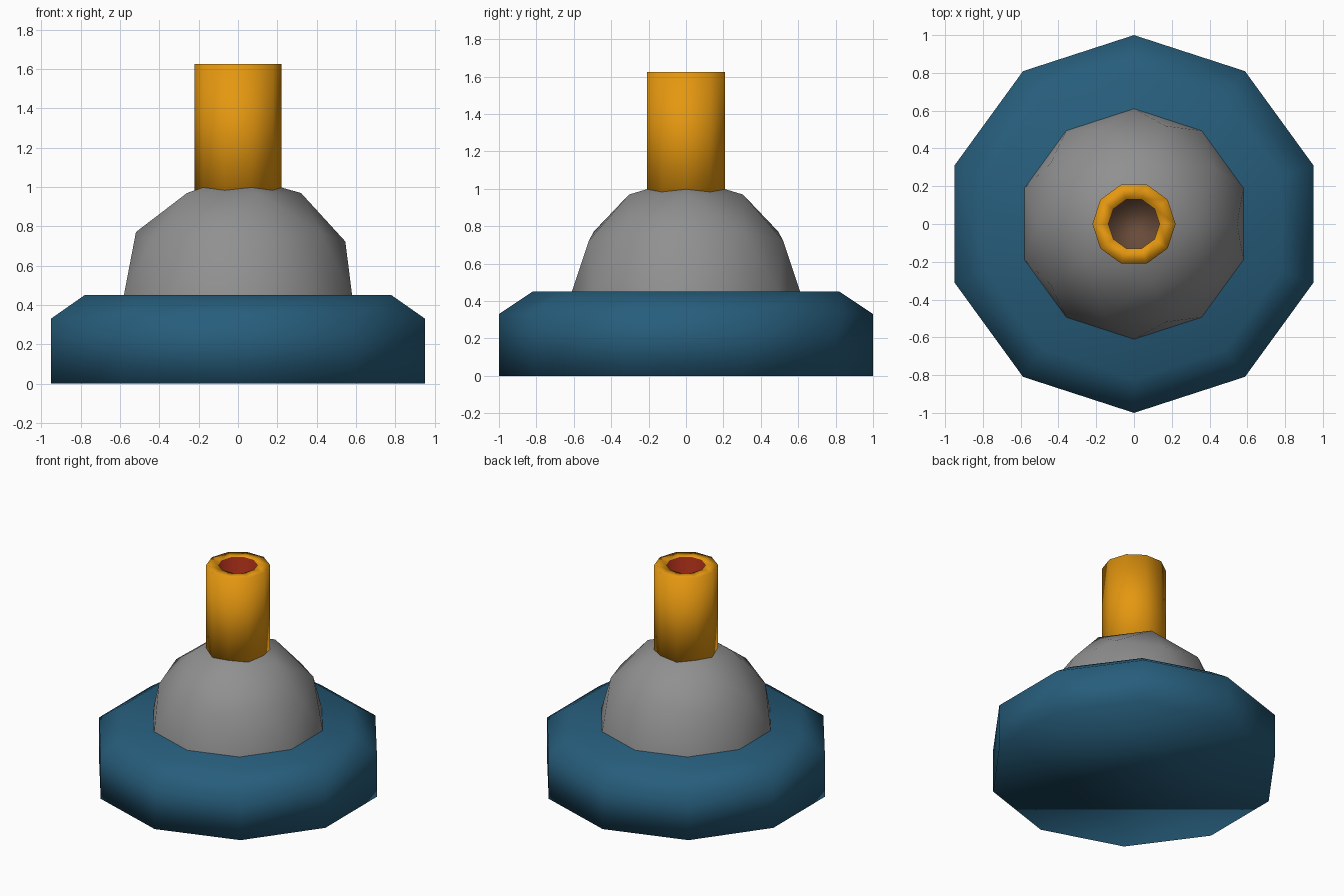
import bpy, bmesh, math

if "Cube" in bpy.data.objects:
    bpy.data.objects.remove(bpy.data.objects["Cube"])


def material(name, rgb):
    m = bpy.data.materials.new(name)
    m.diffuse_color = (*rgb, 1)
    m.use_nodes = True
    m.node_tree.nodes["Principled BSDF"].inputs["Base Color"].default_value = m.diffuse_color
    return m


blue = material("deep_blue", (0.02, 0.11, 0.20))
grey = material("mid_grey", (0.28, 0.28, 0.28))
orange = material("orange", (0.78, 0.31, 0.005))
red = material("dark_red", (0.26, 0.018, 0.006))
brown = material("brown", (0.14, 0.07, 0.04))


def finish(name, bm, mats):
    for f in bm.faces:
        f.smooth = True
    me = bpy.data.meshes.new(name)
    bm.to_mesh(me)
    bm.free()
    for m in mats:
        me.materials.append(m)
    ob = bpy.data.objects.new(name, me)
    bpy.context.collection.objects.link(ob)
    return ob


def lathe(name, profile, mats, start, slots=None, sides=10):
    """Stack rings of (radius, z) and cap both ends; slots gives a material per band."""
    bm = bmesh.new()
    angles = [start + 2 * math.pi * i / sides for i in range(sides)]
    rings = [[bm.verts.new((r * math.cos(a), r * math.sin(a), z)) for a in angles]
             for r, z in profile]
    slots = slots or [0] * len(profile)
    for k, (lo, hi) in enumerate(zip(rings, rings[1:])):
        for i in range(sides):
            j = (i + 1) % sides
            bm.faces.new((lo[i], lo[j], hi[j], hi[i])).material_index = slots[k]
    bm.faces.new(rings[0][::-1])
    bm.faces.new(rings[-1]).material_index = slots[-1]
    return finish(name, bm, mats)


# Ten-sided base with a chamfered top edge
lathe("base", [(1, 0), (1, 0.33), (0.82, 0.45)], [blue], math.pi / 2)

# Dome: upper half of a low-poly icosphere
bm = bmesh.new()
bmesh.ops.create_icosphere(bm, subdivisions=2, radius=0.61)
bmesh.ops.delete(bm, geom=[v for v in bm.verts if v.co.z < -0.01], context='VERTS')
bmesh.ops.translate(bm, verts=bm.verts, vec=(0, 0, 0.45))
finish("dome", bm, [grey])

# Hollow tube: outer wall, rim, red bore, brown floor
lathe("tube", [(0.22, 0.9), (0.22, 1.625), (0.135, 1.625), (0.135, 1.2)],
      [orange, red, brown], 0, [0, 0, 1, 2])
